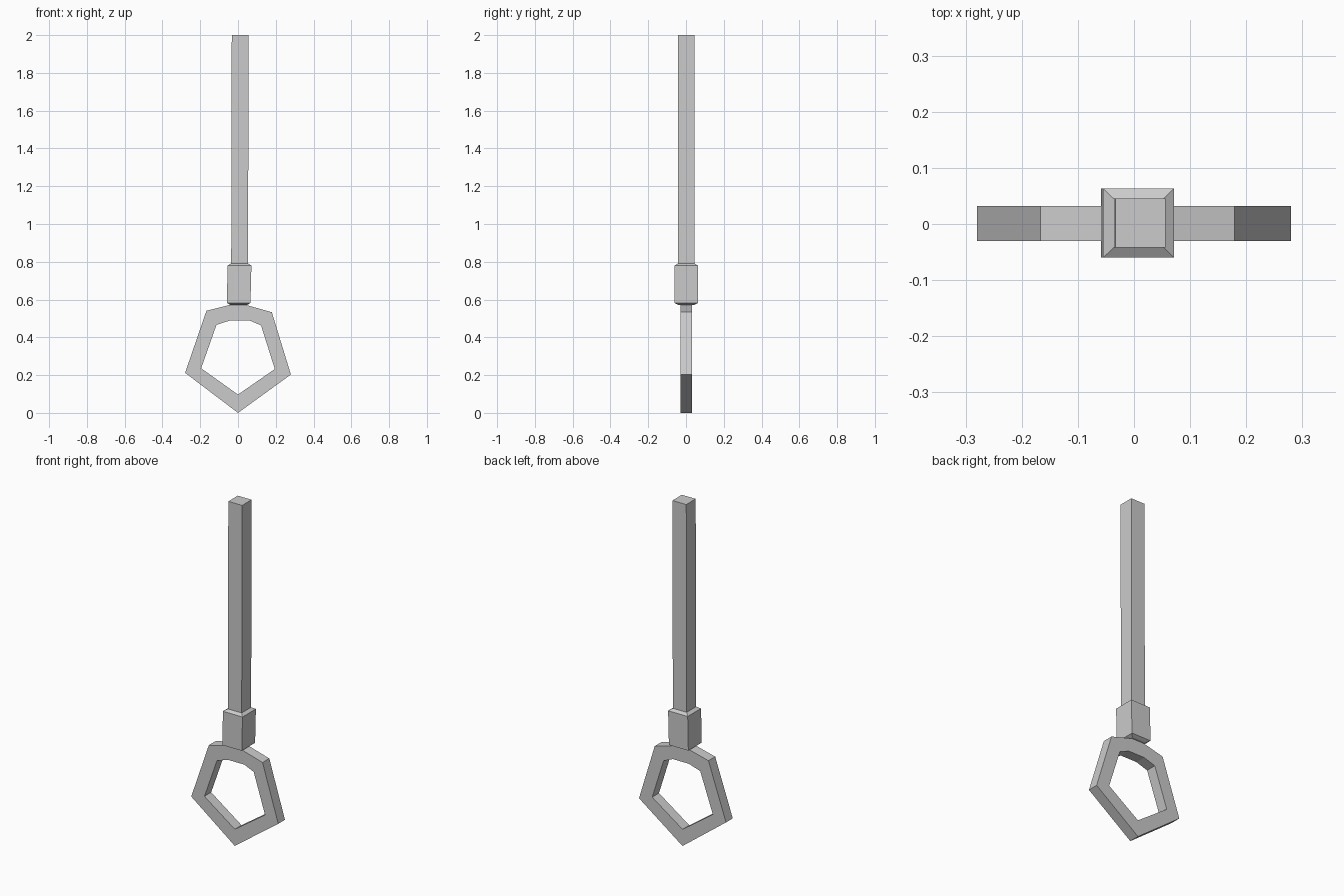
import bpy, bmesh

if "Cube" in bpy.data.objects:
    bpy.data.objects.remove(bpy.data.objects["Cube"])


def make_object(name, bm):
    bmesh.ops.recalc_face_normals(bm, faces=bm.faces)
    mesh = bpy.data.meshes.new(name)
    bm.to_mesh(mesh)
    bm.free()
    obj = bpy.data.objects.new(name, mesh)
    bpy.context.collection.objects.link(obj)
    return obj


def square_loft(name, sections):
    """Closed square column through (z, x0, x1, y0, y1) sections."""
    bm = bmesh.new()
    rings = [[bm.verts.new((x, y, z)) for x, y in
              ((x0, y0), (x1, y0), (x1, y1), (x0, y1))]
             for z, x0, x1, y0, y1 in sections]
    for a, b in zip(rings, rings[1:]):
        for i in range(4):
            j = (i + 1) % 4
            bm.faces.new((a[i], a[j], b[j], b[i]))
    bm.faces.new(rings[0])
    bm.faces.new(rings[-1])
    return make_object(name, bm)


def flat_frame(name, outer, inner, y0, y1):
    """Flat frame between two matching (x, z) outlines."""
    bm = bmesh.new()
    loops = [[bm.verts.new((x, y, z)) for x, z in line]
             for line, y in ((outer, y0), (outer, y1), (inner, y1), (inner, y0))]
    n = len(outer)
    for k in range(4):
        a, b = loops[k], loops[(k + 1) % 4]
        for i in range(n):
            j = (i + 1) % n
            bm.faces.new((a[i], a[j], b[j], b[i]))
    return make_object(name, bm)


# Long square handle, leaning very slightly
square_loft("handle", [
    (0.76, -0.036, 0.053, -0.042, 0.045),
    (2.00, -0.033, 0.056, -0.042, 0.045)])

# Chamfered collar joining handle and ring
square_loft("collar", [
    (0.572, -0.041, 0.049, -0.042, 0.045),
    (0.582, -0.059, 0.066, -0.060, 0.063),
    (0.780, -0.055, 0.071, -0.060, 0.063),
    (0.792, -0.036, 0.053, -0.042, 0.045)])

# Pentagon loop with a flattened top
outer = [(0, 0), (0.28, 0.203), (0.179, 0.533), (0.03, 0.575),
         (-0.03, 0.575), (-0.167, 0.541), (-0.28, 0.212)]
inner = [(0, 0.097), (0.195, 0.232), (0.122, 0.463), (0.062, 0.489),
         (-0.042, 0.489), (-0.114, 0.466), (-0.195, 0.236)]
flat_frame("loop_end", outer, inner, -0.03, 0.032)
